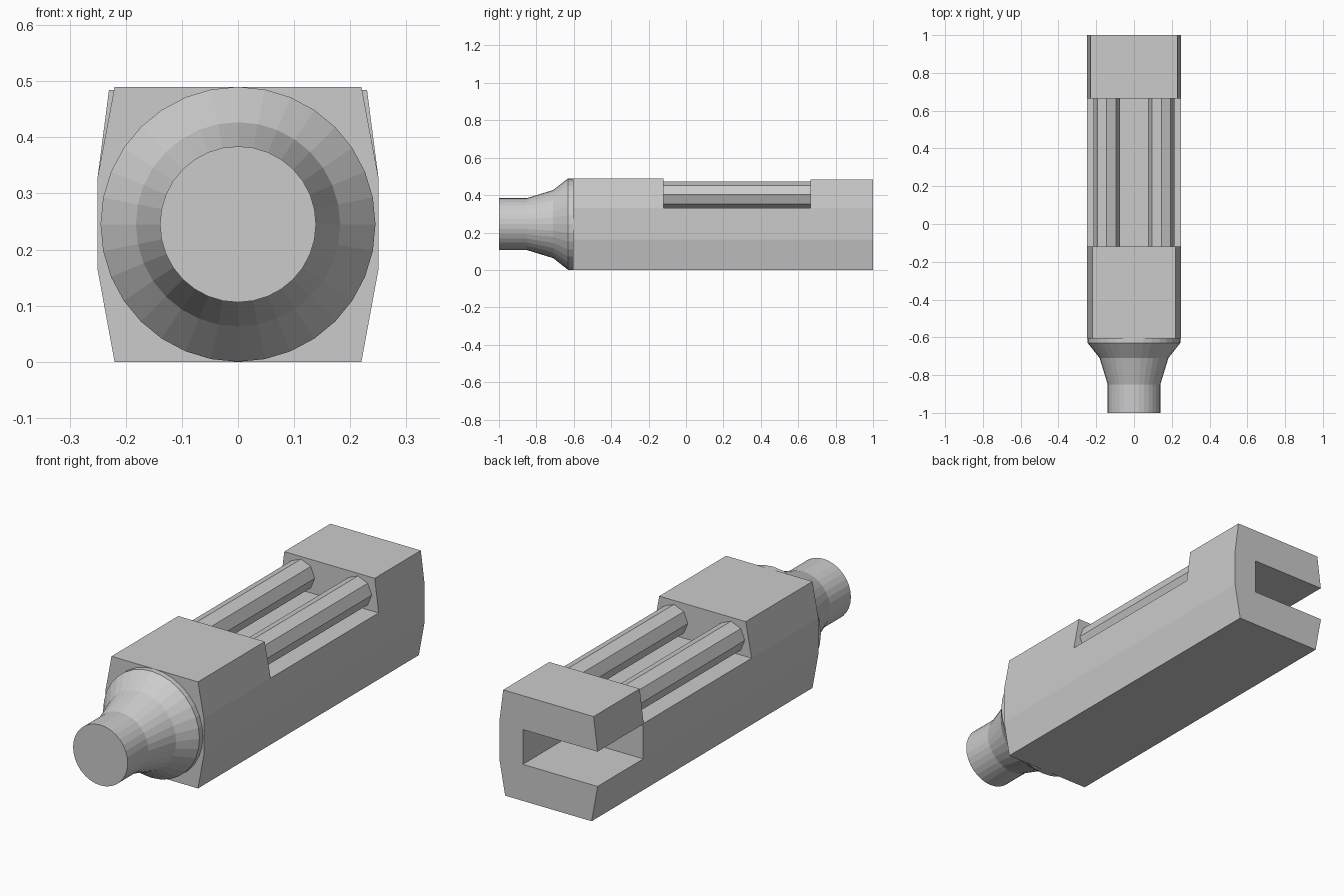
import bpy, bmesh, math

cube = bpy.data.objects.get("Cube")
if cube:
    bpy.data.objects.remove(cube, do_unlink=True)

GREY = (0.6, 0.6, 0.6, 1)
grey = bpy.data.materials.new("plain_grey")
grey.use_nodes = True
grey.diffuse_color = GREY
grey.node_tree.nodes["Principled BSDF"].inputs["Base Color"].default_value = GREY

FRONT, REC_START, REC_END, BACK = -0.605, -0.12, 0.665, 1.0
MID_Z, LEDGE_Z, TOP_Z = 0.245, 0.33, 0.49


def ring(radius, sides, cx, cz):
    return [(cx + radius * math.sin(math.tau * i / sides),
             cz + radius * math.cos(math.tau * i / sides)) for i in range(sides)]


def loft(name, sections, shape=None):
    """Skin a list of (y, outline in x and z) sections and cap both ends."""
    bm = bmesh.new()
    rings = [[bm.verts.new((x, y, z)) for x, z in outline] for y, outline in sections]
    for a, b in zip(rings, rings[1:]):
        for i in range(len(a)):
            j = (i + 1) % len(a)
            bm.faces.new((a[i], a[j], b[j], b[i]))
    bm.faces.new(rings[0])
    bm.faces.new(rings[-1])
    bmesh.ops.recalc_face_normals(bm, faces=bm.faces)
    if shape:
        shape(bm)
        bmesh.ops.recalc_face_normals(bm, faces=bm.faces)
    mesh = bpy.data.meshes.new(name)
    bm.to_mesh(mesh)
    bm.free()
    mesh.materials.append(grey)
    obj = bpy.data.objects.new(name, mesh)
    bpy.context.collection.objects.link(obj)
    return obj


def raise_blocks(bm):
    """Extrude the front and rear blocks up from the ledge, tapering inward."""
    tops = [f for f in bm.faces if f.normal.z > 0.9]
    for face in tops:
        y = face.calc_center_median().y
        if REC_START < y < REC_END:
            continue
        half, top = (0.22, TOP_Z) if y < 0 else (0.23, 0.484)
        new = bmesh.ops.extrude_face_region(bm, geom=[face])["geom"]
        for v in new:
            if isinstance(v, bmesh.types.BMVert):
                v.co.x = math.copysign(half, v.co.x)
                v.co.z = top
        bm.faces.remove(face)


# Main body with its open recess
lower = [(-0.22, 0), (0.22, 0), (0.25, 0.163), (0.25, LEDGE_Z),
         (-0.25, LEDGE_Z), (-0.25, 0.163)]
body = loft("body", [(y, lower) for y in (FRONT, REC_START, REC_END, BACK)], raise_blocks)

# Slot through the rear block, open to the back and one side
opening = [(-0.4, 0.168), (0.13, 0.168), (0.13, 0.328), (-0.4, 0.328)]
cutter = loft("slot_cutter", [(REC_END + 0.003, opening), (BACK + 0.2, opening)])
cutter.hide_render = True
cut = body.modifiers.new("slot", "BOOLEAN")
cut.operation = "DIFFERENCE"
cut.solver = "EXACT"
cut.object = cutter
bpy.context.view_layer.objects.active = body
bpy.ops.object.modifier_apply(modifier=cut.name)
bpy.data.objects.remove(cutter, do_unlink=True)

# Two octagonal rods lying in the recess
for side, cx in (("left", 0.145), ("right", -0.145)):
    outline = ring(0.07, 8, cx, 0.402)
    loft(side + "_rod", [(REC_START, outline), (REC_END, outline)])

# Round stepped neck at the front
steps = [(-1, 0.139), (-0.85, 0.139), (-0.71, 0.182), (-0.63, 0.245), (-0.6, 0.245)]
loft("neck", [(y, ring(r, 32, 0, MID_Z)) for y, r in steps])
